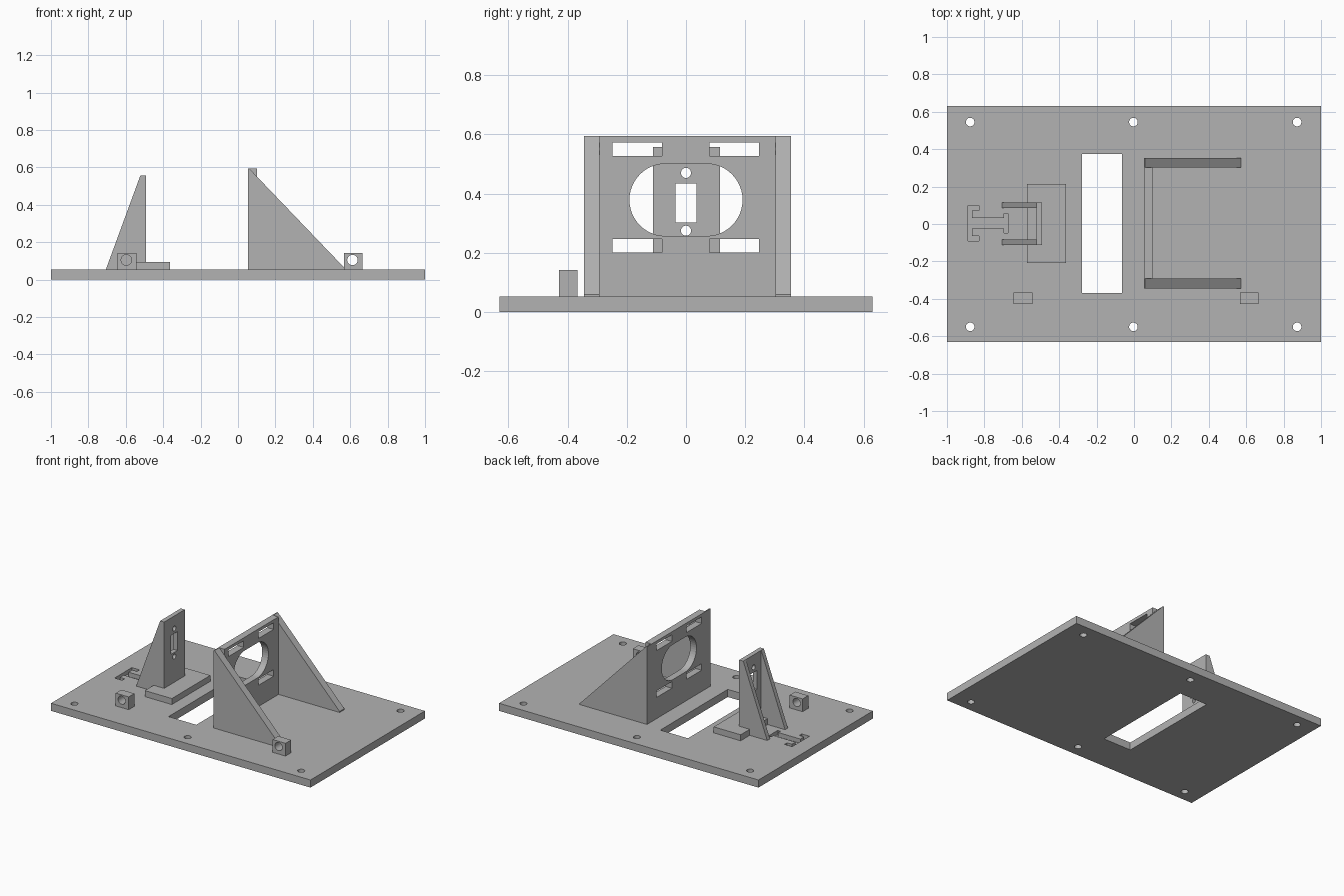
import bpy, bmesh, math

old = bpy.data.objects.get("Cube")
if old:
    bpy.data.objects.remove(old, do_unlink=True)

# Single plain grey finish
GREY = (0.45, 0.45, 0.45, 1)
grey = bpy.data.materials.new("plain grey")
grey.use_nodes = True
grey.diffuse_color = GREY
grey.node_tree.nodes["Principled BSDF"].inputs["Base Color"].default_value = GREY


def prism(name, outline, axis, lo, hi):
    """Extrude a 2D outline along an axis; the other two axes keep their order."""
    def place(a, b, h):
        return {"x": (h, a, b), "y": (a, h, b), "z": (a, b, h)}[axis]
    bm = bmesh.new()
    face = bm.faces.new([bm.verts.new(place(a, b, lo)) for a, b in outline])
    moved = bmesh.ops.extrude_face_region(bm, geom=[face])["geom"]
    verts = [v for v in moved if isinstance(v, bmesh.types.BMVert)]
    bmesh.ops.translate(bm, verts=verts, vec=place(0, 0, hi - lo))
    bmesh.ops.recalc_face_normals(bm, faces=bm.faces[:])
    mesh = bpy.data.meshes.new(name)
    bm.to_mesh(mesh)
    bm.free()
    mesh.materials.append(grey)
    obj = bpy.data.objects.new(name, mesh)
    bpy.context.collection.objects.link(obj)
    return obj


def rect(a0, a1, b0, b1):
    return [(a0, b0), (a1, b0), (a1, b1), (a0, b1)]


def stadium(a, b, r, half=0.0, n=24):
    """Circle, or a long round-ended slot when half is above zero."""
    points = []
    for side in (1, -1):
        for i in range(n + (1 if half else 0)):
            t = math.pi * (i / n - 0.5)
            points.append((a + side * (half + r * math.cos(t)), b + side * r * math.sin(t)))
    return points


def cut(obj, outlines, axis, lo, hi):
    """Cut each outline out of the object and bake the result."""
    cutters = []
    for outline in outlines:
        c = prism("cutter", outline, axis, lo, hi)
        c.hide_render = True
        cutters.append(c)
        m = obj.modifiers.new("cut", "BOOLEAN")
        m.operation, m.solver, m.object = "DIFFERENCE", "EXACT", c
    bpy.context.view_layer.update()
    graph = bpy.context.evaluated_depsgraph_get()
    baked = bpy.data.meshes.new_from_object(obj.evaluated_get(graph))
    obj.modifiers.clear()
    obj.data = baked
    for c in cutters:
        bpy.data.objects.remove(c, do_unlink=True)


TOP = 0.053

# Base plate with window, screw holes and a shallow cable-clip recess
plate = prism("base_plate", rect(-1, 1, -0.63, 0.63), "z", 0, TOP)
holes = [stadium(x, y, 0.023) for x in (-0.876, -0.003, 0.872) for y in (-0.55, 0.545)]
cut(plate, holes + [rect(-0.278, -0.064, -0.368, 0.375)], "z", -0.1, 0.2)
recess = [(-0.674, 0.052), (-0.695, 0.052), (-0.695, 0.027), (-0.866, 0.027),
          (-0.866, 0.067), (-0.829, 0.067), (-0.829, 0.095), (-0.888, 0.095)]
mirrored = [(x, -y) for x, y in reversed(recess)]
cut(plate, [[(x, y + 0.004) for x, y in recess + mirrored]], "z", 0.023, 0.2)

# Large bracket wall with central opening and four mounting slots
large_wall = prism("large_bracket_wall", rect(-0.292, 0.302, TOP, 0.594), "x", 0.053, 0.101)
slots = [rect(y, y + 0.167, z, z + 0.046) for y in (-0.248, 0.08) for z in (0.201, 0.527)]
cut(large_wall, slots + [stadium(0, 0.379, 0.122, 0.069)], "x", -0.1, 0.3)

# Large bracket side gussets
for side, y in (("right", -0.344), ("left", 0.302)):
    prism("large_gusset_" + side,
          [(0.053, TOP), (0.572, TOP), (0.572, 0.06), (0.06, 0.594), (0.053, 0.594)],
          "y", y, y + 0.052)

# Small bracket: pad, wall with window and screw holes, two gussets
prism("small_bracket_pad", rect(-0.572, -0.364, -0.209, 0.215), "z", TOP, 0.095)
small_wall = prism("small_bracket_wall", rect(-0.112, 0.115, TOP, 0.557), "x", -0.522, -0.491)
cut(small_wall, [rect(-0.036, 0.035, 0.303, 0.435),
                 stadium(0, 0.47, 0.017), stadium(0, 0.275, 0.017)], "x", -0.7, -0.3)
for side, y in (("right", -0.112), ("left", 0.085)):
    prism("small_gusset_" + side, [(-0.707, TOP), (-0.522, TOP), (-0.522, 0.557)],
          "y", y, y + 0.03)

# Drilled lugs along the front edge
for side, x in (("right", -0.593), ("left", 0.616)):
    lug = prism("lug_" + side, rect(x - 0.05, x + 0.05, TOP, 0.142), "y", -0.428, -0.366)
    cut(lug, [stadium(x - 0.004, 0.105, 0.028)], "y", -0.6, -0.2)
